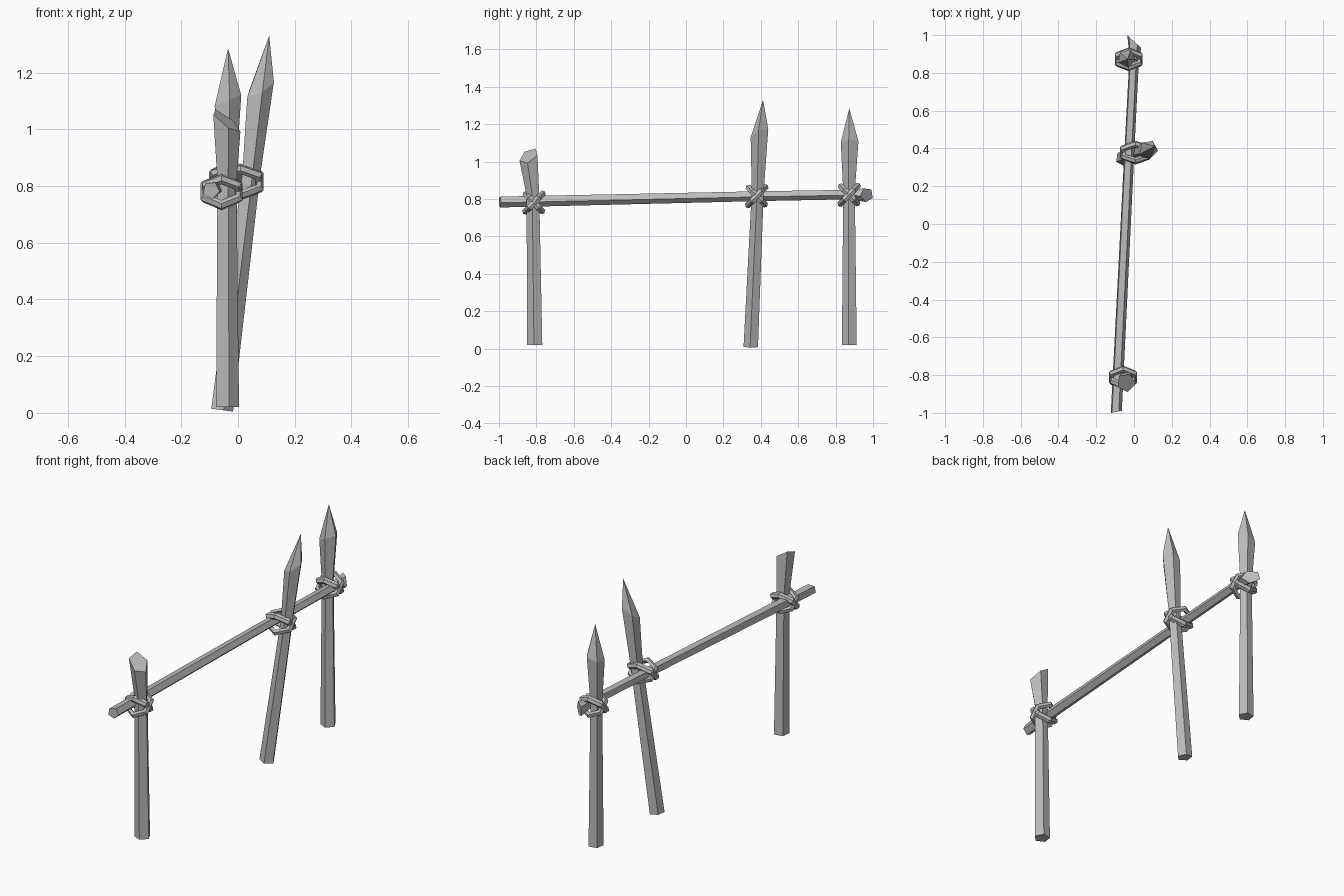
import bpy
import bmesh
from math import cos, sin, radians, pi
from mathutils import Vector

cube = bpy.data.objects.get("Cube")
if cube:
    bpy.data.objects.remove(cube)

grey = bpy.data.materials.new("plain_grey")
grey.use_nodes = True
grey.diffuse_color = (0.5, 0.5, 0.5, 1)
grey.node_tree.nodes["Principled BSDF"].inputs["Base Color"].default_value = (0.5, 0.5, 0.5, 1)

SIDES = 5


def finish(bm, name):
    bmesh.ops.recalc_face_normals(bm, faces=bm.faces)
    mesh = bpy.data.meshes.new(name)
    bm.to_mesh(mesh)
    bm.free()
    mesh.materials.append(grey)
    obj = bpy.data.objects.new(name, mesh)
    bpy.context.collection.objects.link(obj)
    return obj


def bridge(bm, a, b):
    n = len(a)
    for i in range(n):
        j = (i + 1) % n
        bm.faces.new((a[i], a[j], b[j], b[i]))


def stick(name, rings, phase=-8, tip=None, along_y=False):
    """Five-sided pole; each ring is centre, radius and two cut slopes."""
    bm = bmesh.new()
    loops = []
    for centre, r, s, t in rings:
        loop = []
        for i in range(SIDES):
            ang = radians(phase) + 2 * pi * i / SIDES
            u, v = r * cos(ang), r * sin(ang)
            w = s * u + t * v
            offset = (u, w, v) if along_y else (u, v, w)
            loop.append(bm.verts.new(Vector(centre) + Vector(offset)))
        loops.append(loop)
    for a, b in zip(loops, loops[1:]):
        bridge(bm, a, b)
    bm.faces.new(loops[0])
    if tip:
        apex = bm.verts.new(tip)
        last = loops[-1]
        for i in range(SIDES):
            bm.faces.new((last[i], last[(i + 1) % SIDES], apex))
    else:
        bm.faces.new(loops[-1])
    return finish(bm, name)


def binding(name, centre, half, reach, angle):
    """Closed ridged strap in a plane tilted about the x axis."""
    d = Vector((0, cos(radians(angle)), sin(radians(angle))))
    x = Vector((1, 0, 0))
    side = x.cross(d)
    w, t = 0.016, 0.012
    section = [(-w, -t), (w, -t), (w, 0.3 * t), (0, t), (-w, 0.3 * t)]
    path = [(half, 0.035), (0, reach), (-half, 0.035),
            (-half, -0.035), (0, -reach), (half, -0.035)]
    bm = bmesh.new()
    loops = []
    for px, pu in path:
        p = x * px + d * pu
        out = p.normalized()
        loops.append([bm.verts.new(Vector(centre) + p + side * a + out * b * 1.1)
                      for a, b in section])
    for i, loop in enumerate(loops):
        bridge(bm, loop, loops[(i + 1) % len(loops)])
    return finish(bm, name)


# Front post with a slanted, flared top
stick("front_post", [
    ((-0.039, -0.807, 0.02), 0.043, 0, 0),
    ((-0.041, -0.817, 0.82), 0.036, 0, 0),
    ((-0.042, -0.84, 1.03), 0.051, -0.7, 0.4)])

# Leaning middle post with a sharpened point
stick("middle_post", [
    ((-0.058, 0.348, 0.01), 0.041, -0.13, 0),
    ((0.045, 0.385, 0.84), 0.034, 0, 0),
    ((0.077, 0.395, 1.145), 0.05, 0.5, 0.4)],
    tip=(0.11, 0.412, 1.33))

# Back post with a sharpened point
stick("back_post", [
    ((-0.039, 0.875, 0.02), 0.042, 0, 0),
    ((-0.04, 0.873, 0.84), 0.033, 0, 0),
    ((-0.038, 0.877, 1.1), 0.05, 0.4, 0)],
    tip=(-0.035, 0.873, 1.285))

# Long rail with a flared, slanted back end
stick("rail", [
    ((-0.095, -0.995, 0.785), 0.031, 0.2, 0),
    ((-0.026, 0.38, 0.816), 0.028, 0, 0),
    ((0.0, 0.88, 0.825), 0.027, 0, 0),
    ((0.0, 0.967, 0.822), 0.039, -0.9, 0)],
    phase=-10, along_y=True)

# Crossed bindings where the rail meets each post
joints = {
    "front": ((-0.058, -0.813, 0.78), 0.062),
    "middle": ((0.008, 0.378, 0.815), 0.07),
    "back": ((-0.028, 0.872, 0.822), 0.062),
}
for label, (centre, half) in joints.items():
    binding(label + "_binding_rising", centre, half, 0.07, 46)
    binding(label + "_binding_falling", centre, half * 0.94, 0.066, -46)
